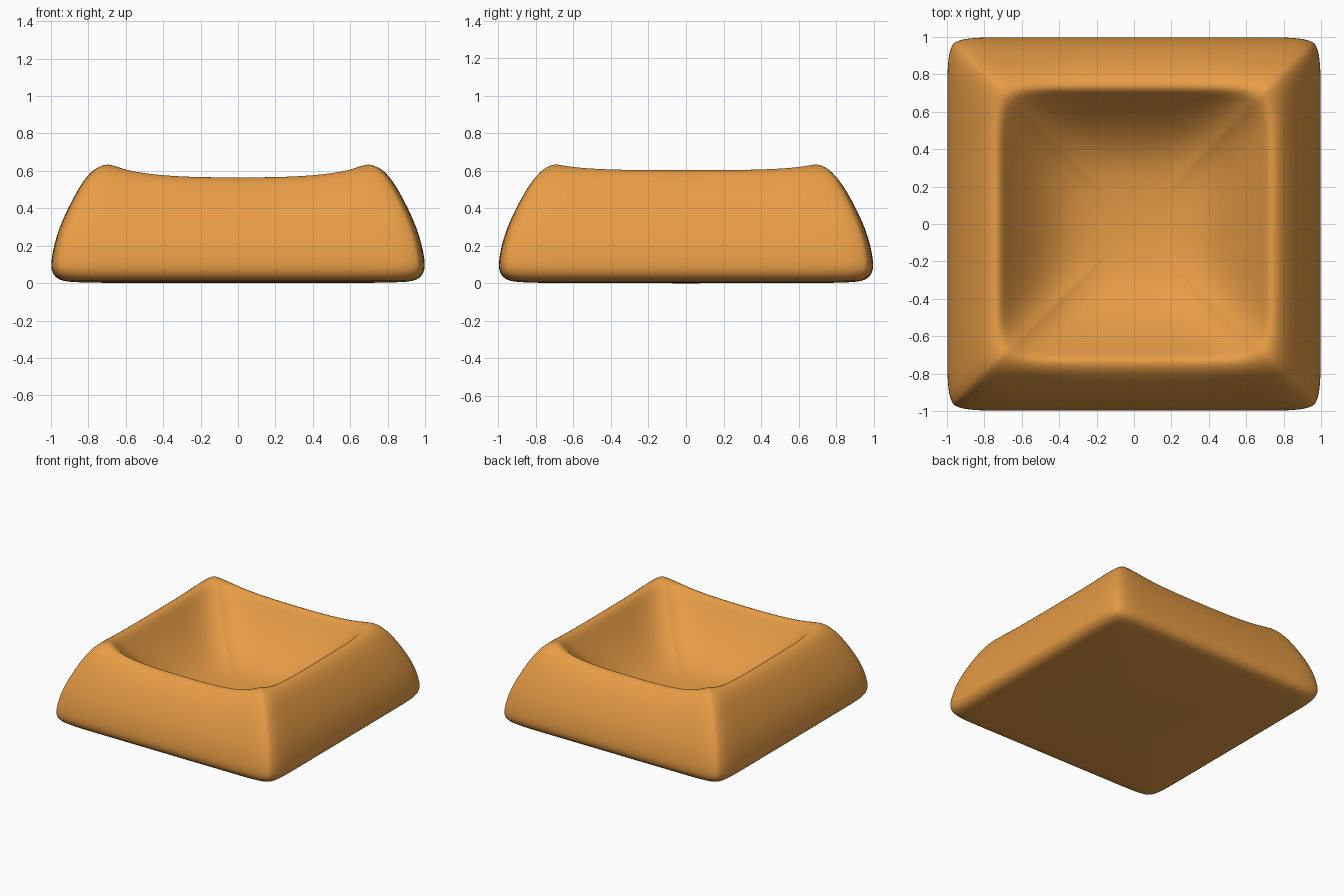
import bpy, bmesh, math

if "Cube" in bpy.data.objects:
    bpy.data.objects.remove(bpy.data.objects["Cube"])

# Profile from underside centre, up the outer wall, over the rim, into the dish:
# (half width, height, squareness exponent, rim sag weight)
PROFILE = [
    (0.50, 0.000, 18, 0), (0.86, 0.002, 18, 0), (0.94, 0.010, 19, 0),
    (0.98, 0.032, 20, 0), (0.998, 0.070, 20, 0), (1.00, 0.110, 20, 0),
    (0.985, 0.200, 20, 0), (0.955, 0.300, 20, 0.1), (0.912, 0.400, 19, 0.25),
    (0.862, 0.500, 18, 0.5), (0.827, 0.560, 16, 0.75), (0.793, 0.605, 14, 0.9),
    (0.765, 0.628, 12, 1), (0.739, 0.636, 11, 1), (0.715, 0.627, 10, 1),
    (0.692, 0.597, 9, 1), (0.660, 0.545, 7.5, 0.95), (0.60, 0.455, 6, 0.8),
    (0.50, 0.323, 4.6, 0.5), (0.40, 0.234, 3.6, 0.25), (0.30, 0.183, 2.9, 0.1),
    (0.20, 0.158, 2.4, 0), (0.10, 0.148, 2, 0),
]
SIDE = 16


def square_path():
    """Directions around a square, denser towards the corners."""
    s = [math.sin(math.pi / 2 * (2 * i / SIDE - 1)) for i in range(SIDE)]
    return ([(a, -1) for a in s] + [(1, a) for a in s]
            + [(-a, 1) for a in s] + [(-1, -a) for a in s])


def add_ring(bm, r, z, n, sag):
    ring = []
    for a, b in square_path():
        k = (abs(a) ** n + abs(b) ** n) ** (-1 / n)
        # rim dips between the corners, more at the front and back
        u, v = min(1, 1.04 * abs(a)), min(1, 1.04 * abs(b))
        drop = 0.068 * (1 - u ** 3.3) + 0.03 * (1 - v ** 4)
        ring.append(bm.verts.new((a * k * r, b * k * r, z - sag * drop)))
    return ring


def cap(bm, ring, z):
    c = bm.verts.new((0, 0, z))
    for i in range(len(ring)):
        bm.faces.new((ring[i - 1], ring[i], c))


# Dished square block
bm = bmesh.new()
rings = [add_ring(bm, *row) for row in PROFILE]
for lo, hi in zip(rings, rings[1:]):
    for i in range(len(lo)):
        bm.faces.new((lo[i - 1], lo[i], hi[i], hi[i - 1]))
cap(bm, rings[0], 0.0)
cap(bm, rings[-1], 0.145)
bmesh.ops.recalc_face_normals(bm, faces=bm.faces)
for f in bm.faces:
    f.smooth = True
mesh = bpy.data.meshes.new("dished_block")
bm.to_mesh(mesh)
bm.free()

mat = bpy.data.materials.new("warm orange")
mat.diffuse_color = (0.80, 0.335, 0.06, 1)
mat.use_nodes = True
mat.node_tree.nodes["Principled BSDF"].inputs["Base Color"].default_value = mat.diffuse_color
mesh.materials.append(mat)
block = bpy.data.objects.new("dished_block", mesh)
bpy.context.collection.objects.link(block)
sub = block.modifiers.new("smooth", 'SUBSURF')
sub.levels = sub.render_levels = 1
